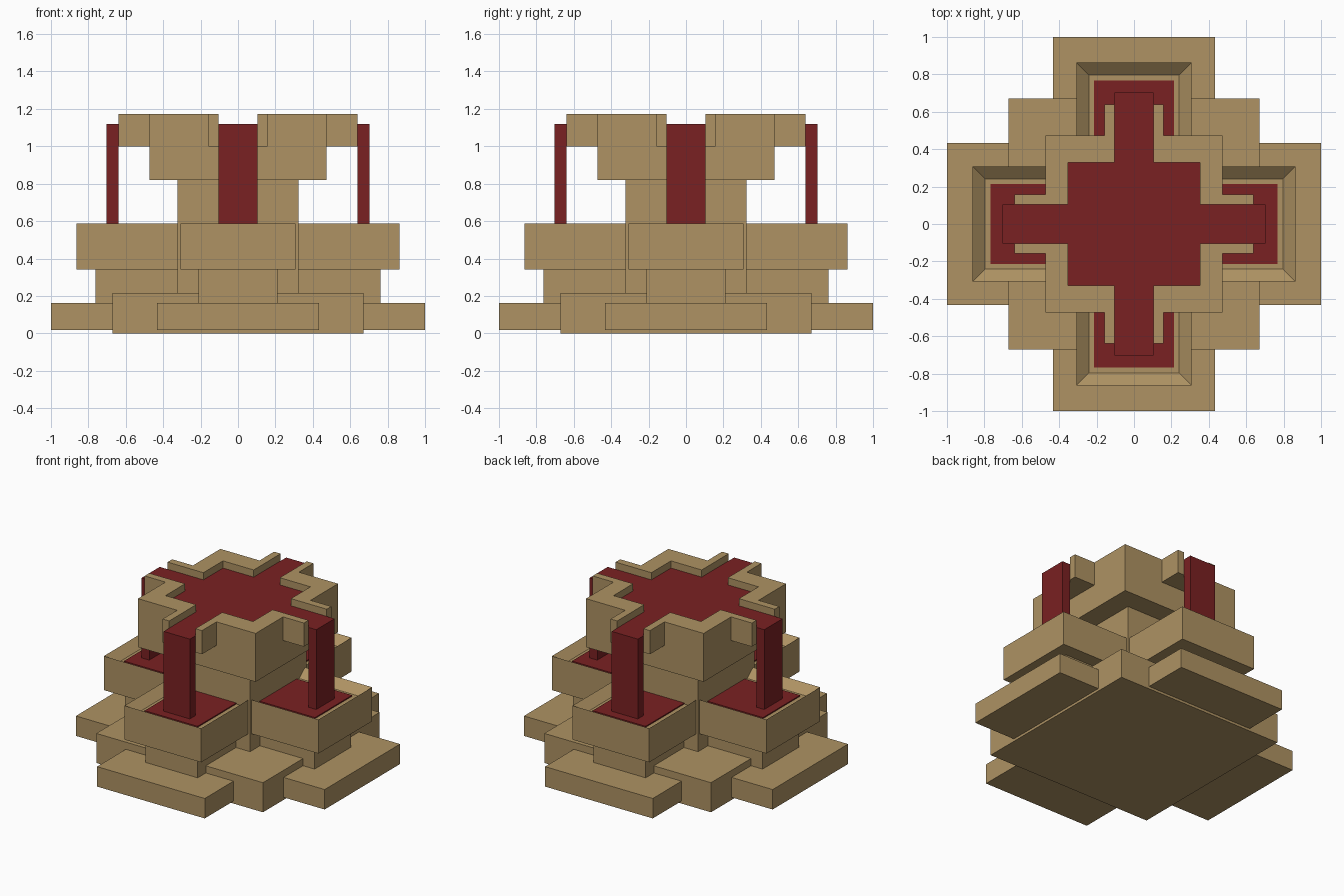
import bpy, bmesh
from math import pi
from mathutils import Matrix

if "Cube" in bpy.data.objects:
    bpy.data.objects.remove(bpy.data.objects["Cube"])


def material(name, colour):
    m = bpy.data.materials.new(name)
    m.diffuse_color = (*colour, 1)
    m.use_nodes = True
    m.node_tree.nodes["Principled BSDF"].inputs["Base Color"].default_value = m.diffuse_color
    return m


STONE = material("tan stone", (0.425, 0.29, 0.125))
RED = material("deep red", (0.195, 0.015, 0.016))


def finish(name, bm, mat):
    bmesh.ops.recalc_face_normals(bm, faces=bm.faces)
    me = bpy.data.meshes.new(name)
    bm.to_mesh(me)
    bm.free()
    me.materials.append(mat)
    ob = bpy.data.objects.new(name, me)
    bpy.context.collection.objects.link(ob)
    return ob


def prism(name, outline, z0, z1, mat):
    """Extrude a flat outline from z0 up to z1."""
    bm = bmesh.new()
    face = bm.faces.new([bm.verts.new((x, y, z0)) for x, y in outline])
    new = bmesh.ops.extrude_face_region(bm, geom=[face])["geom"]
    bmesh.ops.translate(bm, vec=(0, 0, z1 - z0),
                        verts=[v for v in new if isinstance(v, bmesh.types.BMVert)])
    return finish(name, bm, mat)


def block(name, x0, x1, y0, y1, z0, z1, mat):
    return prism(name, [(x0, y0), (x1, y0), (x1, y1), (x0, y1)], z0, z1, mat)


def square(name, h, z0, z1, mat):
    return block(name, -h, h, -h, h, z0, z1, mat)


def cross(name, reach, w, z0, z1, mat, cx=None, cy=None):
    """Cross-shaped prism, optionally with a wider rectangular middle."""
    cx, cy = cx or w, cy or w
    q = [(reach, w), (cx, w), (cx, cy), (w, cy), (w, reach)]
    if cx == w:
        q = [(reach, w), (w, w), (w, reach)]
    left = [(-x, y) for x, y in reversed(q)]
    top = q + left
    return prism(name, top + [(x, -y) for x, y in reversed(top)], z0, z1, mat)


# stepped base
square("base_plinth", 0.67, 0, 0.215, STONE)
cross("base_steps", 1.0, 0.433, 0.018, 0.163, STONE)
cross("basin_supports", 0.763, 0.21, 0.16, 0.34, STONE)
square("central_column", 0.323, 0.2, 0.82, STONE)

# four arms: basin with its pool, spout floor and falling sheet
for i, side in enumerate(("front", "right", "back", "left")):
    turn = Matrix.Rotation(i * pi / 2, 4, 'Z')
    basin = block(side + "_basin", -0.308, 0.308, -0.863, -0.22, 0.34, 0.587, STONE)
    bm = bmesh.new()
    bm.from_mesh(basin.data)
    bm.normal_update()
    top = [f for f in bm.faces if f.normal.z > 0.9]
    bmesh.ops.inset_region(bm, faces=top, thickness=0.095)
    bmesh.ops.translate(bm, verts=top[0].verts, vec=(0, 0, -0.055))
    bm.to_mesh(basin.data)
    bm.free()
    parts = [
        basin,
        block(side + "_pool", -0.213, 0.213, -0.768, -0.315, 0.525, 0.54, RED),
        block(side + "_spout_floor", -0.105, 0.105, -0.64, -0.3, 1.0, 1.06, STONE),
        block(side + "_fall", -0.105, 0.105, -0.703, -0.64, 0.53, 1.12, RED),
    ]
    for p in parts:
        p.data.transform(turn)

# upper bowl: solid block, then a corner rim with spout walls mirrored to four quadrants
square("upper_bowl", 0.473, 0.82, 1.0, STONE)
rim = prism("upper_rim", [(0.105, 0.64), (0.105, 0.33), (0.352, 0.33), (0.352, 0.105),
                          (0.64, 0.105), (0.64, 0.158), (0.473, 0.158), (0.473, 0.473),
                          (0.158, 0.473), (0.158, 0.64)], 1.0, 1.172, STONE)
mirror = rim.modifiers.new("four_corners", 'MIRROR')
mirror.use_axis = (True, True, False)
mirror.use_mirror_merge = False

# pool filling the bowl and its channels
cross("upper_pool", 0.64, 0.105, 1.06, 1.12, RED, 0.352, 0.33)
